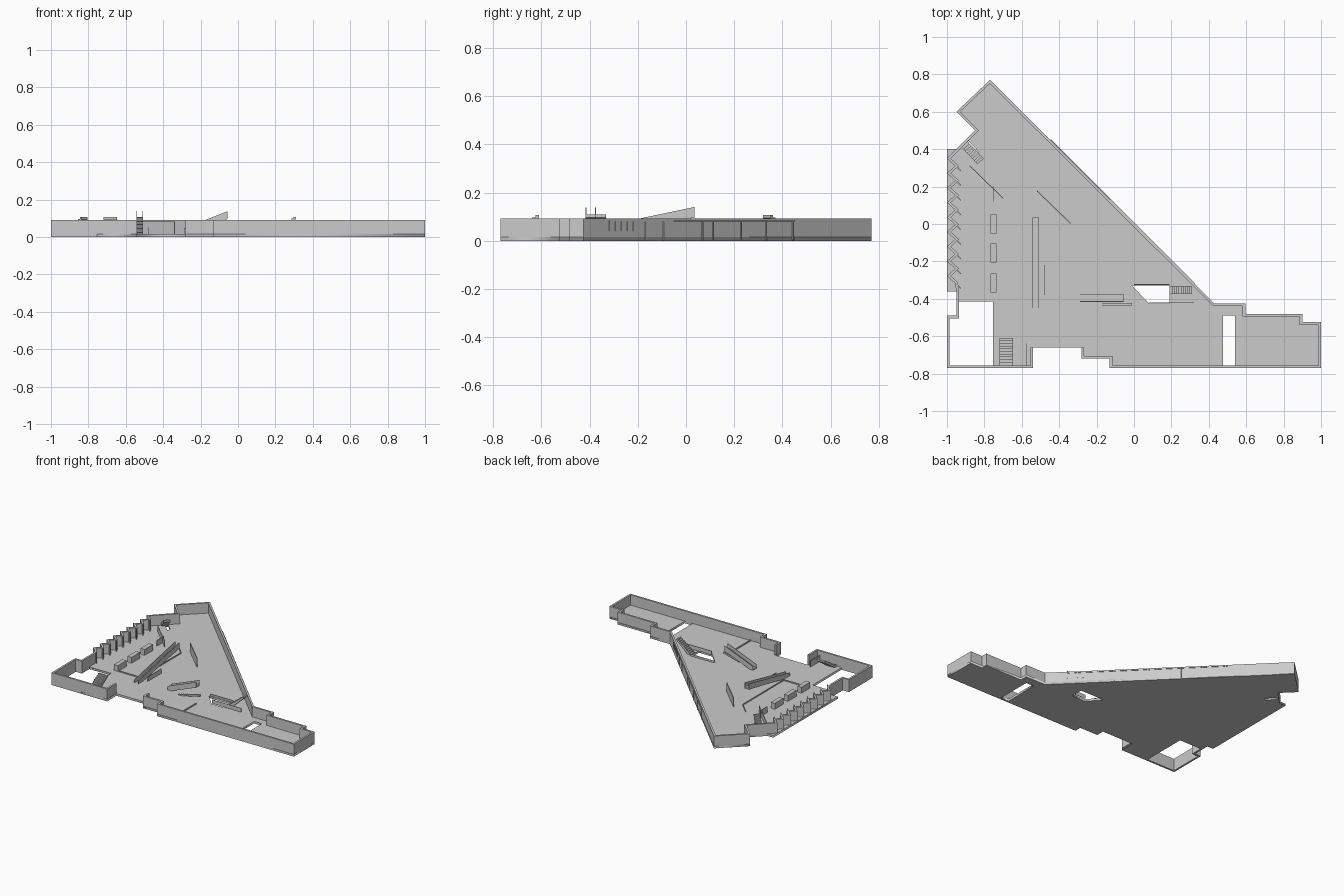
import bpy, bmesh
from mathutils import Vector

if "Cube" in bpy.data.objects:
    bpy.data.objects.remove(bpy.data.objects["Cube"])

FLOOR, TOP, T = 0.016, 0.092, 0.014


def material(name, rgb):
    m = bpy.data.materials.new(name)
    m.diffuse_color = (*rgb, 1)
    m.use_nodes = True
    m.node_tree.nodes["Principled BSDF"].inputs["Base Color"].default_value = m.diffuse_color
    return m


GREY = material("plain grey", (0.6, 0.6, 0.6))


def finish(name, bm):
    bmesh.ops.recalc_face_normals(bm, faces=bm.faces)
    me = bpy.data.meshes.new(name)
    bm.to_mesh(me)
    bm.free()
    me.materials.append(GREY)
    ob = bpy.data.objects.new(name, me)
    bpy.context.collection.objects.link(ob)
    return ob


def wall(name, pts, z0=0.0, z1=TOP, t=T):
    """Mitred wall along an open path; thickness grows to the left."""
    p = [Vector(q) for q in pts]
    d = [(b - a).normalized() for a, b in zip(p, p[1:])]
    n = [Vector((-v.y, v.x)) for v in d]
    bm = bmesh.new()
    rings = []
    for i, q in enumerate(p):
        a, b = n[max(i - 1, 0)], n[min(i, len(n) - 1)]
        off = (a + b) * t / (1 + a.dot(b))
        rings.append([bm.verts.new((c.x, c.y, z)) for c, z in
                      ((q, z0), (q + off, z0), (q + off, z1), (q, z1))])
    for r, s in zip(rings, rings[1:]):
        for k in range(4):
            bm.faces.new((r[k], r[k - 1], s[k - 1], s[k]))
    bm.faces.new(rings[0])
    bm.faces.new(rings[-1])
    return finish(name, bm)


def extrude_profile(bm, origin, along, side, profile, width):
    """Extrude an (along, height) profile sideways."""
    lo = [bm.verts.new((*(origin + along * s), z)) for s, z in profile]
    hi = [bm.verts.new((*(origin + along * s + side * width), z)) for s, z in profile]
    bm.faces.new(lo)
    bm.faces.new(hi)
    for k in range(len(lo)):
        bm.faces.new((lo[k - 1], lo[k], hi[k], hi[k - 1]))


def stairs(name, a, b, z0, z1, width, steps=12, rail=0.0):
    """Stair flight from a up to b, centred on that line."""
    a, b = Vector(a), Vector(b)
    length = (b - a).length
    along = (b - a).normalized()
    side = Vector((-along.y, along.x))
    run, rise = length / steps, (z1 - z0) / steps
    prof = [(0, z0)]
    for i in range(steps):
        prof += [(i * run, z0 + (i + 1) * rise), ((i + 1) * run, z0 + (i + 1) * rise)]
    prof += [(length, z1 - 0.012), (0.03, z0)]
    bm = bmesh.new()
    extrude_profile(bm, a - side * width / 2, along, side, prof, width)
    if rail:
        panel = [(0, z0), (length, z1 - 0.012), (length, z1 + rail), (0, z0 + rail)]
        for s in (-width / 2 - 0.004, width / 2):
            extrude_profile(bm, a + side * s, along, side, panel, 0.004)
    return finish(name, bm)


# Floor slab with openings
loops = [
    [(-.77, .77), (.43, -.425), (.595, -.425), (.595, -.48), (.9, -.48), (.9, -.525),
     (1, -.525), (1, -.77), (-.13, -.77), (-.13, -.72), (-.28, -.72), (-.28, -.66),
     (-.54, -.66), (-.54, -.77), (-.755, -.77), (-.755, -.415), (-.95, -.415),
     (-.95, -.36), (-1, -.36), (-1, .4), (-.95, .4), (-.85, .5), (-.95, .6)],
    [(.475, -.49), (.54, -.49), (.54, -.756), (.475, -.756)],
    [(-.01, -.33), (.19, -.33), (.19, -.425), (.08, -.425)],
    [(-.9, .43), (-.885, .445), (-.83, .385), (-.845, .37)],
]
cu = bpy.data.curves.new("floor", 'CURVE')
cu.dimensions, cu.fill_mode, cu.extrude = '2D', 'BOTH', FLOOR / 2
for pts in loops:
    sp = cu.splines.new('POLY')
    sp.points.add(len(pts) - 1)
    for v, q in zip(sp.points, pts):
        v.co = (*q, 0, 1)
    sp.use_cyclic_u = True
cu.materials.append(GREY)
floor = bpy.data.objects.new("floor", cu)
floor.location.z = FLOOR / 2
bpy.context.collection.objects.link(floor)
bpy.context.view_layer.objects.active = floor
floor.select_set(True)
bpy.ops.object.convert(target='MESH')

# Outer wall, with a sawtooth west side and an open front entrance
TEETH, PITCH = 9, 0.0785
saw = []
for i in range(TEETH):
    y = 0.35 - i * PITCH
    saw += [(-1, y), (-.957, y - PITCH / 2)]
wall("outer_wall",
     [(-.28, -.66), (-.28, -.72), (-.13, -.72), (-.13, -.77), (1, -.77), (1, -.525),
      (.9, -.525), (.9, -.48), (.595, -.48), (.595, -.425), (.43, -.425), (-.77, .77),
      (-.95, .6), (-.85, .5)] + saw +
     [(-.95, -.36), (-.95, -.49), (-1, -.49), (-1, -.77), (-.54, -.77), (-.54, -.66)])

# Fins inside the sawtooth wall
for i in range(TEETH):
    y = 0.35 - (i + .5) * PITCH
    wall(f"fin_{i}", [(-.957, y), (-.928, y - .029)], FLOOR, TOP, .006)

# Window frame strips on the long diagonal wall
def diagonal(y0, y1):
    return [(.004 - y0, y0), (.004 - y1, y1)]

wall("window_head", diagonal(-.32, .45), .080, .084, -.004)
for i, y in enumerate((-.32, -.295, -.27, -.245, -.22, -.17, -.095, .065, .11, .225, .33, .44)):
    wall(f"mullion_{i}", diagonal(y, y + .004), .04 if y < -.18 else .004, .082, -.004)

# Counters along the west hall
for i, y in enumerate((-.05, -.205, -.365)):
    wall(f"counter_{i}", [(-.735, y), (-.735, y + .1)], FLOOR, .06, .033)

# Low kerbs and thin partitions
wall("hall_kerb", [(-.76, -.365), (-.55, -.365), (-.55, .12), (-.63, .2)], FLOOR, .024, .005)
wall("east_kerb", [(-.008, -.49), (-.008, -.756)], FLOOR, .024, .007)
wall("display_panel", [(-.52, .175), (-.34, 0)], FLOOR, .082, .005)
wall("north_partition", [(-.88, .31), (-.7, .135)], FLOOR, .06, .004)
wall("short_partition", [(-.755, .2), (-.755, .12)], FLOOR, .06, .004)
wall("lobby_panel", [(-.482, -.22), (-.482, -.38)], FLOOR, .05, .004)
wall("stair_guard", [(-.578, -.64), (-.578, -.756)], FLOOR, .06, .004)
wall("opening_rail", [(.08, -.42), (.32, -.42)], FLOOR, .045, .004)
wall("opening_rail_back", [(.0, -.326), (.19, -.326)], FLOOR, .03, .004)

# Stairs and escalators
stairs("main_escalator", (-.525, -.45), (-.525, .035), .006, .108, .028, 24, .032)
stairs("centre_stairs", (-.29, -.395), (-.055, -.395), FLOOR, .108, .036, 14, .03)
stairs("lower_stairs", (-.19, -.43), (-.01, -.43), FLOOR, .06, .014, 10)
stairs("east_stairs", (.19, -.353), (.31, -.353), FLOOR, .108, .044, 10)
stairs("west_stairs", (-.682, -.756), (-.682, -.61), FLOOR, .106, .072, 10)
stairs("north_stairs", (-.915, .435), (-.82, .335), FLOOR, .106, .045, 10)
